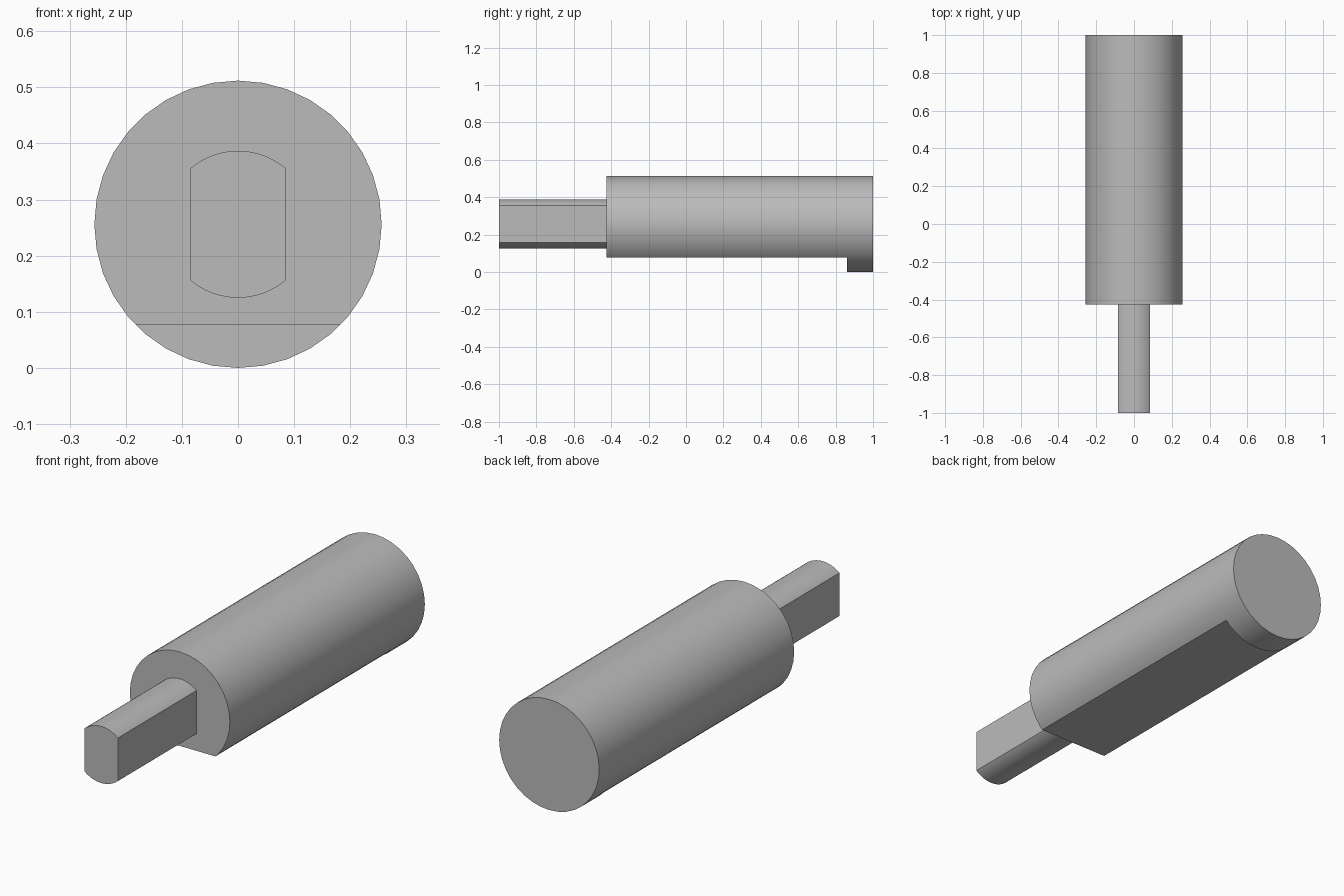
import bpy
import math

cube = bpy.data.objects.get("Cube")
if cube:
    bpy.data.objects.remove(cube, do_unlink=True)

AXIS_Z = 0.256

grey = bpy.data.materials.new("plain_grey")
grey.use_nodes = True
colour = (0.5, 0.5, 0.5, 1)
grey.diffuse_color = colour
grey.node_tree.nodes["Principled BSDF"].inputs["Base Color"].default_value = colour


def rod(name, radius, y0, y1, sides):
    """Round bar lying along y."""
    bpy.ops.mesh.primitive_cylinder_add(
        vertices=sides, radius=radius, depth=y1 - y0,
        location=(0, (y0 + y1) / 2, AXIS_Z), rotation=(math.pi / 2, 0, 0))
    obj = bpy.context.object
    obj.name = name
    obj.data.materials.append(grey)
    return obj


def box_cut(obj, low, high, operation):
    """Trim an object with a box, then discard the box."""
    centre = [(a + b) / 2 for a, b in zip(low, high)]
    bpy.ops.mesh.primitive_cube_add(size=1, location=centre)
    cutter = bpy.context.object
    cutter.name = "cutter"
    cutter.scale = [b - a for a, b in zip(low, high)]
    cutter.hide_render = True
    cutter.data.materials.append(grey)
    mod = obj.modifiers.new("trim", 'BOOLEAN')
    mod.operation = operation
    mod.solver = 'EXACT'
    mod.object = cutter
    bpy.ops.object.select_all(action='DESELECT')
    obj.select_set(True)
    bpy.context.view_layer.objects.active = obj
    bpy.ops.object.modifier_apply(modifier=mod.name)
    bpy.data.objects.remove(cutter, do_unlink=True)
    bpy.ops.object.shade_smooth_by_angle(angle=math.radians(25))


# Main body: flat underside with a full round lip left at the back
body = rod("body", 0.256, -0.425, 1, 36)
box_cut(body, (-0.5, -0.6, -0.2), (0.5, 0.86, 0.077), 'DIFFERENCE')

# Front tang: narrow bar with two flat sides
tang = rod("tang", 0.131, -1, -0.425, 72)
box_cut(tang, (-0.085, -1.1, 0), (0.085, 0, 0.6), 'INTERSECT')
